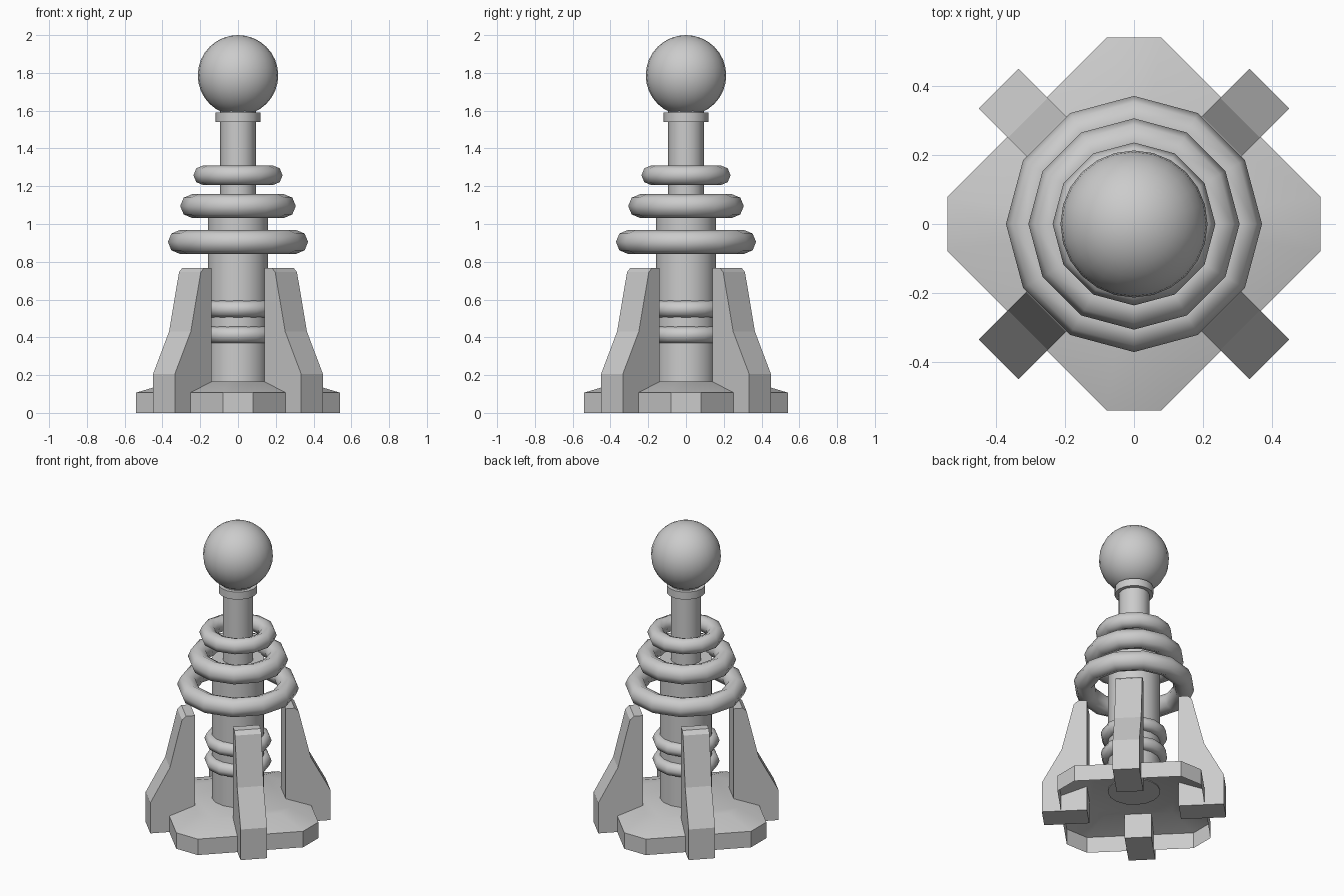
import bpy, bmesh
from math import radians, sqrt, pi, cos, sin

if "Cube" in bpy.data.objects:
    bpy.data.objects.remove(bpy.data.objects["Cube"])


def smooth(ob, angle=35):
    bpy.ops.object.select_all(action='DESELECT')
    ob.select_set(True)
    bpy.context.view_layer.objects.active = ob
    bpy.ops.object.shade_smooth_by_angle(angle=radians(angle))


def mesh_object(name, verts, faces):
    me = bpy.data.meshes.new(name)
    me.from_pydata(verts, [], faces)
    bm = bmesh.new()
    bm.from_mesh(me)
    bmesh.ops.recalc_face_normals(bm, faces=bm.faces)
    bm.to_mesh(me)
    bm.free()
    ob = bpy.data.objects.new(name, me)
    bpy.context.collection.objects.link(ob)
    return ob


def cylinder(name, r, z0, z1, sides=16):
    bpy.ops.mesh.primitive_cylinder_add(vertices=sides, radius=r, depth=z1 - z0,
                                        location=(0, 0, (z0 + z1) / 2))
    ob = bpy.context.object
    ob.name = name
    smooth(ob)


def ring(name, z, outer, minor):
    bpy.ops.mesh.primitive_torus_add(major_segments=12, minor_segments=8,
                                     major_radius=outer - minor, minor_radius=minor,
                                     location=(0, 0, z))
    ob = bpy.context.object
    ob.name = name
    smooth(ob, 60)


# Base plate: hollow eight-sided shell, open underneath, sloping up to a flat top
a, b = 0.54, 0.08
outline = [(a, -b), (a, b), (b, a), (-b, a), (-a, b), (-a, -b), (-b, -a), (b, -a)]
levels = [(1.0, 0.0), (1.0, 0.107), (0.64, 0.165)]
verts = [(x * s, y * s, z) for s, z in levels for x, y in outline]
faces = [(k * 8 + i, k * 8 + (i + 1) % 8, k * 8 + 8 + (i + 1) % 8, k * 8 + 8 + i)
         for k in range(2) for i in range(8)]
faces.append(tuple(range(16, 24)))
plate = mesh_object("base_plate", verts, faces)
# open shell: make sure the normals face outward
if plate.data.polygons[-1].normal.z < 0:
    plate.data.flip_normals()
smooth(plate, 30)

# Four diagonal fins: side profile (radius, height) extruded across the width
profile = [(0.28, 0), (0.555, 0), (0.555, 0.205), (0.435, 0.43),
           (0.36, 0.745), (0.335, 0.768), (0.28, 0.768)]
half = 0.0815
n = len(profile)
for k in range(4):
    t = pi / 4 + k * pi / 2
    verts = [(r * cos(t) - w * sin(t), r * sin(t) + w * cos(t), z)
             for w in (-half, half) for r, z in profile]
    faces = [tuple(range(n)), tuple(range(n, 2 * n))]
    faces += [(i, (i + 1) % n, n + (i + 1) % n, n + i) for i in range(n)]
    mesh_object(f"support_fin_{k + 1}", verts, faces)

# Central column, thin rod and collar
cylinder("lower_column", 0.16, 0.16, 1.09)
cylinder("upper_rod", 0.094, 1.05, 1.62)
cylinder("ball_collar", 0.118, 1.54, 1.59)

# Bands around the column and floating rings above
ring("lower_band", 0.413, 0.205, 0.044)
ring("upper_band", 0.55, 0.205, 0.044)
ring("large_ring", 0.905, 0.371, 0.063)
ring("medium_ring", 1.095, 0.306, 0.063)
ring("small_ring", 1.258, 0.236, 0.052)

# Ball on top
bpy.ops.mesh.primitive_uv_sphere_add(segments=24, ring_count=16, radius=0.213,
                                     location=(0, 0, 1.787))
bpy.context.object.name = "top_ball"
smooth(bpy.context.object, 60)
